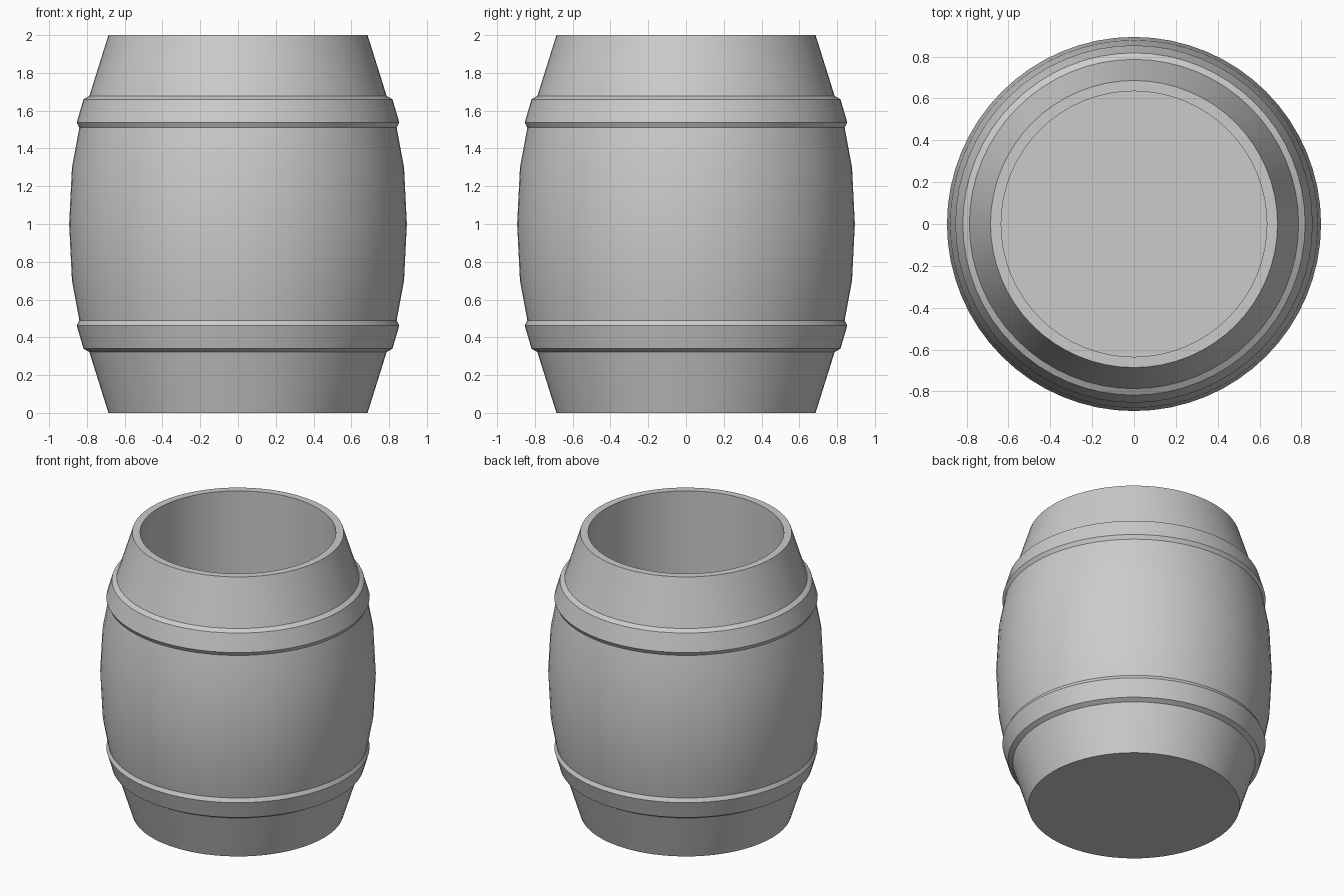
import bpy, math

if "Cube" in bpy.data.objects:
    bpy.data.objects.remove(bpy.data.objects["Cube"])

SIDES = 64

# lower half of the outer wall (radius, height), including the raised hoop
half = [(0.686, 0), (0.787, 0.322), (0.818, 0.34), (0.854, 0.463),
        (0.84, 0.49), (0.879, 0.70)]
outer = half + [(0.894, 1.0)] + [(r, 2 - z) for r, z in reversed(half)]

# straight bore down to the inside floor
inner = [(0.635, 2.0), (0.635, 0.05)]


def lathe(name, profile):
    verts, faces = [], []
    for r, z in profile:
        for i in range(SIDES):
            a = 2 * math.pi * i / SIDES
            verts.append((r * math.cos(a), r * math.sin(a), z))
    for k in range(len(profile) - 1):
        for i in range(SIDES):
            j = (i + 1) % SIDES
            a, b = k * SIDES, (k + 1) * SIDES
            faces.append((a + i, a + j, b + j, b + i))
    # underside and inside floor
    faces.append(tuple(reversed(range(SIDES))))
    last = (len(profile) - 1) * SIDES
    faces.append(tuple(range(last, last + SIDES)))
    mesh = bpy.data.meshes.new(name)
    mesh.from_pydata(verts, [], faces)
    obj = bpy.data.objects.new(name, mesh)
    bpy.context.collection.objects.link(obj)
    return obj


# hollow barrel, open at the top
barrel = lathe("barrel", outer + inner)
bpy.context.view_layer.objects.active = barrel
barrel.select_set(True)
bpy.ops.object.shade_smooth_by_angle(angle=math.radians(20))
